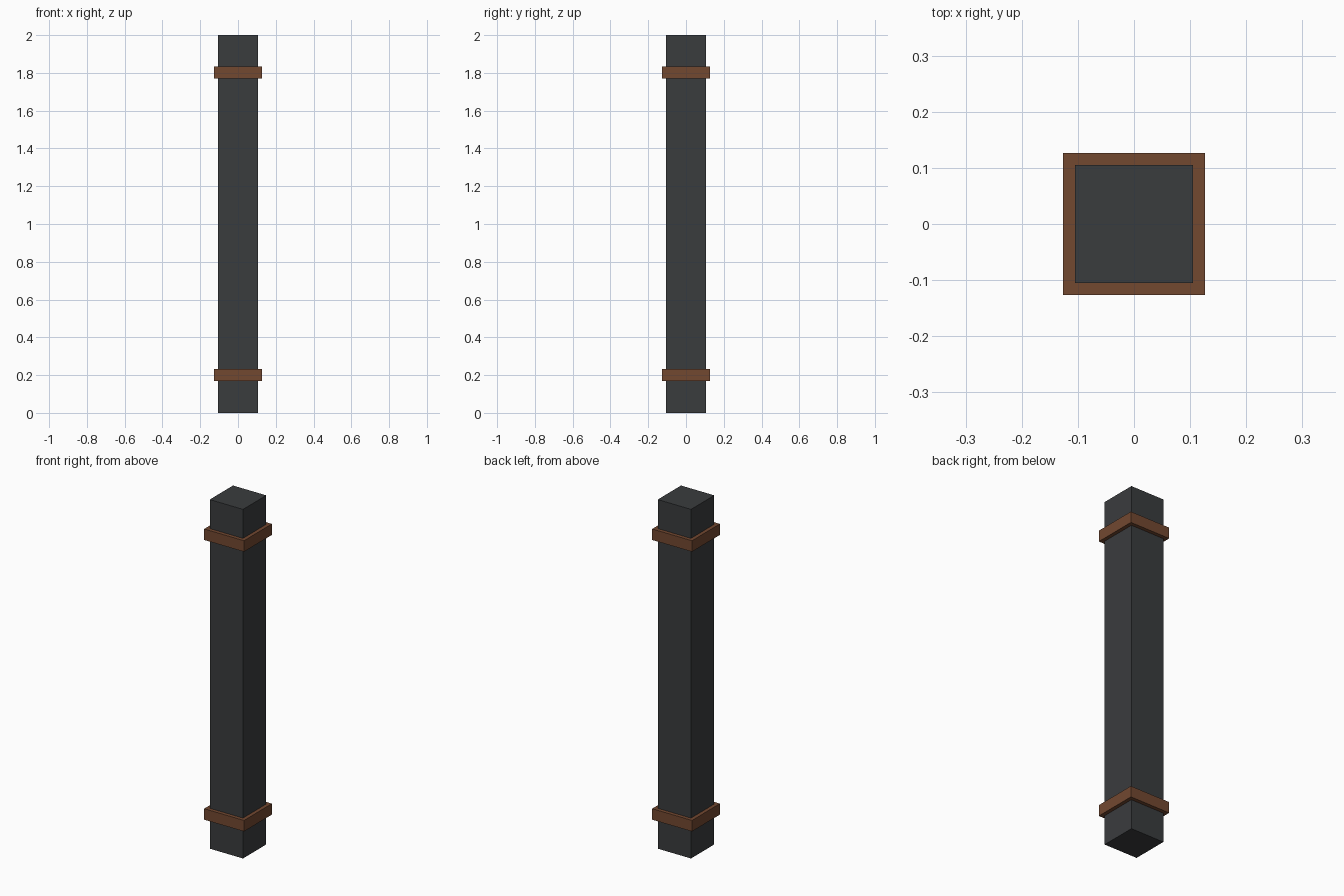
import bpy

if "Cube" in bpy.data.objects:
    bpy.data.objects.remove(bpy.data.objects["Cube"])


def material(name, color):
    mat = bpy.data.materials.new(name)
    mat.diffuse_color = (*color, 1)
    mat.use_nodes = True
    mat.node_tree.nodes["Principled BSDF"].inputs["Base Color"].default_value = mat.diffuse_color
    return mat


def box(name, width, height, z, mat):
    bpy.ops.mesh.primitive_cube_add(size=1, location=(0, 0, z))
    obj = bpy.context.object
    obj.name = name
    obj.scale = (width, width, height)
    bpy.ops.object.transform_apply(location=False, rotation=False, scale=True)
    obj.data.materials.append(mat)
    return obj


dark_metal = material("dark_metal", (0.042, 0.045, 0.048))
copper_brown = material("copper_brown", (0.17, 0.065, 0.03))

# Square post
box("post", 0.2105, 2.0, 1.0, dark_metal)

# Bands wrapped around the post near each end
for name, z in (("lower_band", 0.2), ("upper_band", 1.8025)):
    box(name, 0.2526, 0.063, z, copper_brown)
